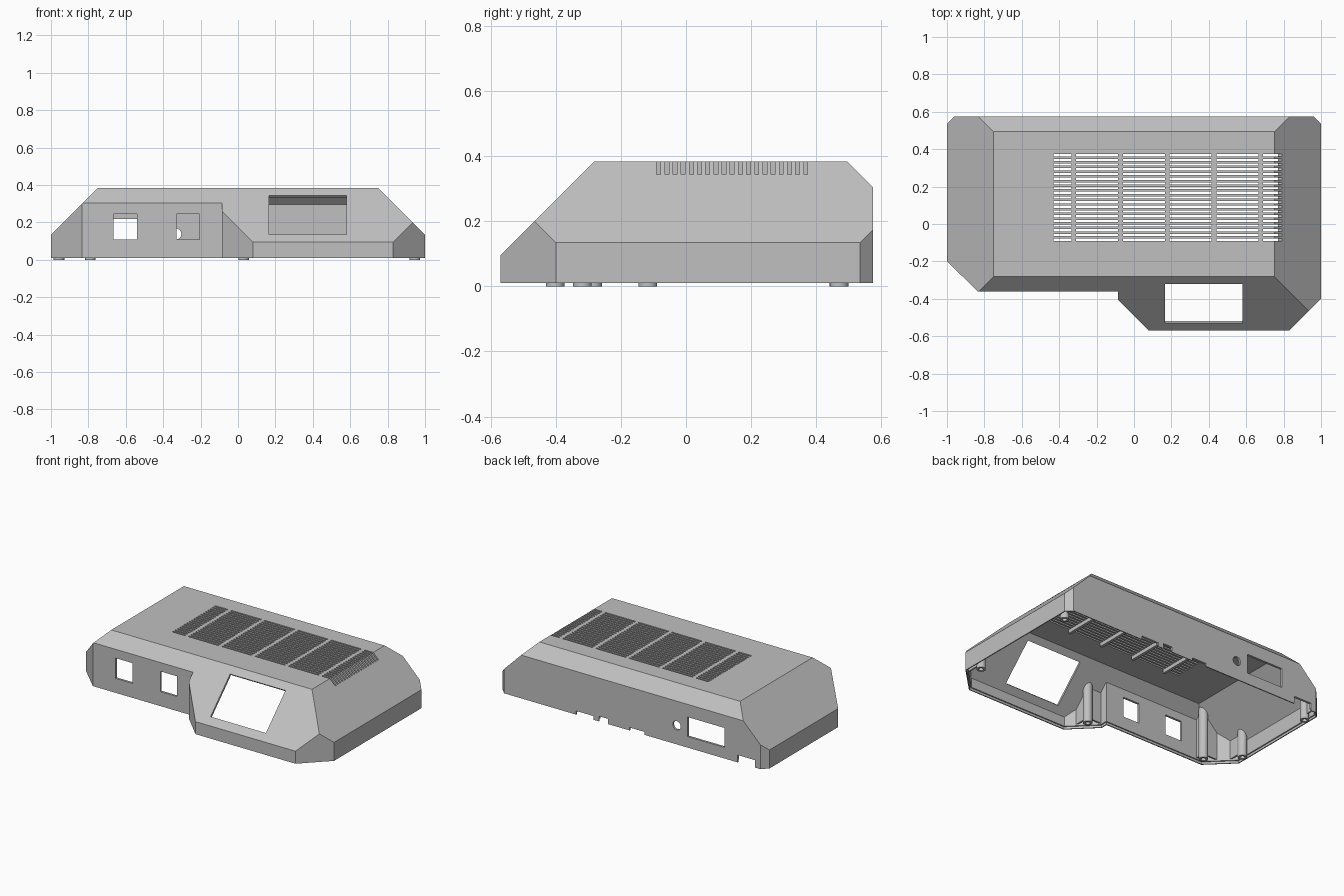
import bpy, bmesh, math
from mathutils import Vector

if "Cube" in bpy.data.objects:
    bpy.data.objects.remove(bpy.data.objects["Cube"])

grey = bpy.data.materials.new("light_grey_plastic")
grey.diffuse_color = (0.53, 0.53, 0.53, 1)
grey.use_nodes = True
grey.node_tree.nodes["Principled BSDF"].inputs["Base Color"].default_value = grey.diffuse_color

PLAN = [(-1, -.2), (-.835, -.36), (-.085, -.36), (-.085, -.405), (.08, -.57),
        (.83, -.57), (1, -.4), (1, .535), (.96, .575), (-.96, .575), (-1, .535)]
# sloping faces: point and outward normal
SLOPES = [((0, -.57, .095), (0, -1, 1)), ((0, .575, .303), (0, 1, 1)),
          ((-1, 0, .135), (-1, 0, 1)), ((1, 0, .135), (1, 0, 1))]
TOP = .383
WALL = .015


def finish(bm, name):
    bmesh.ops.recalc_face_normals(bm, faces=bm.faces)
    me = bpy.data.meshes.new(name)
    bm.to_mesh(me)
    bm.free()
    ob = bpy.data.objects.new(name, me)
    me.materials.append(grey)
    bpy.context.collection.objects.link(ob)
    return ob


def inset_plan(t):
    pts = [Vector(p) for p in PLAN]
    out = []
    for i, p in enumerate(pts):
        a = (p - pts[i - 1]).normalized()
        b = (pts[(i + 1) % len(pts)] - p).normalized()
        na, nb = Vector((-a.y, a.x)), Vector((-b.y, b.x))
        out.append(p + (na + nb) * t / (1 + na.dot(nb)))
    return out


def hull(name, t, z0, z1=TOP):
    """Housing volume, inset by t on all outer faces."""
    bm = bmesh.new()
    f = bm.faces.new([bm.verts.new((p.x, p.y, z0)) for p in inset_plan(t)])
    ext = bmesh.ops.extrude_face_region(bm, geom=[f])["geom"]
    for v in ext:
        if isinstance(v, bmesh.types.BMVert):
            v.co.z = z1 - t
    bmesh.ops.recalc_face_normals(bm, faces=bm.faces)
    for p, n in SLOPES:
        n = Vector(n).normalized()
        cut = bmesh.ops.bisect_plane(bm, geom=bm.verts[:] + bm.edges[:] + bm.faces[:],
                                     plane_co=Vector(p) - n * t, plane_no=n, clear_outer=True)
        edges = [e for e in cut["geom_cut"] if isinstance(e, bmesh.types.BMEdge)]
        if edges:
            bmesh.ops.contextual_create(bm, geom=edges)
    return finish(bm, name)


def boxes(name, items):
    """One mesh of several boxes, each (x0, x1, y0, y1, z0, z1)."""
    bm = bmesh.new()
    for x0, x1, y0, y1, z0, z1 in items:
        for v in bmesh.ops.create_cube(bm, size=1)["verts"]:
            v.co = Vector(((x0 + x1) / 2 + v.co.x * (x1 - x0),
                           (y0 + y1) / 2 + v.co.y * (y1 - y0),
                           (z0 + z1) / 2 + v.co.z * (z1 - z0)))
    return finish(bm, name)


def cylinder(name, r, x, y, z0, z1, n=24):
    bm = bmesh.new()
    vs = bmesh.ops.create_cone(bm, cap_ends=True, segments=n, radius1=r, radius2=r,
                               depth=z1 - z0)["verts"]
    bmesh.ops.translate(bm, verts=vs, vec=(x, y, (z0 + z1) / 2))
    return finish(bm, name)


def boolean(ob, cutter, op="DIFFERENCE", keep=False):
    m = ob.modifiers.new("cut", "BOOLEAN")
    m.operation, m.object, m.solver = op, cutter, "EXACT"
    bpy.context.view_layer.update()
    dg = bpy.context.evaluated_depsgraph_get()
    me = bpy.data.meshes.new_from_object(ob.evaluated_get(dg))
    ob.modifiers.clear()
    ob.data = me
    if not keep:
        bpy.data.objects.remove(cutter)


# hollow shell with a stepped lower rim
shell = hull("housing_shell", 0, .01)
boolean(shell, hull("cavity", WALL, -.1))
boolean(shell, hull("rim_step", .007, -.1, .032))

# ventilation slots in the top, running over the right slope
cols = [(-.43, -.335), (-.31, -.085), (-.06, .165), (.19, .415), (.44, .665), (.69, .82)]
rows = [-.09 + i * .0251 for i in range(19)]
boolean(shell, boxes("vents", [(a, b, y, y + .012, .343, .45) for a, b in cols for y in rows]))

# display window, cut square to the front slope
window = boxes("display_cut", [(.165, .58, -.1475, .1475, -.06, .06)])
window.rotation_euler.x = math.radians(45)
window.location = (.0, -.425, .24)
boolean(shell, window)

# front ports, rear port and rear notches
boolean(shell, boxes("port_cuts", [
    (-.665, -.54, -.45, -.3, .108, .245), (-.33, -.205, -.45, -.3, .108, .245),
    (-.69, -.415, .5, .65, .085, .217),
    (-.92, -.79, .5, .65, -.02, .06), (.29, .42, .5, .65, -.02, .035),
    (.18, .25, .5, .65, -.02, .045), (-.09, .02, .5, .65, -.02, .03)]))
jack = cylinder("jack_cut", .03, 0, 0, -.08, .08)
jack.rotation_euler.x = math.pi / 2
jack.location = (-.333, .575, .138)
boolean(shell, jack)

# stiffening ribs under the top between the vent columns
boxes("top_ribs", [(b + .003, c[0] - .003, -.1, .38, .343, TOP - WALL + .004)
                   for (a, b), c in zip(cols, cols[1:])])

# screw posts with fins reaching to the nearest walls; fin = (direction x, y)
POSTS = [(.945, .47, [(1, 0), (0, 1)]), (-.957, .47, [(-1, 0), (0, 1)]),
         (.945, -.318, [(1, 0), (0, -1)]), (.03, -.402, [(-1, 0), (0, -1)]),
         (-.79, -.287, [(-1, 0), (0, -1)]), (-.957, -.117, [(-1, 0), (0, -1)])]
limit = hull("post_limit", .006, -.1)
for i, (x, y, dirs) in enumerate(POSTS):
    post = cylinder(f"screw_post_{i + 1}", .0285, x, y, 0, .38)
    boolean(post, cylinder("screw_hole", .015, x, y, -.02, .13))
    boolean(post, limit, "INTERSECT", True)
    fins = []
    for dx, dy in dirs:
        a, b = x + dx * .025, x + dx * .12
        c, d = y + dy * .025, y + dy * .12
        if dx:
            fins.append((min(a, b), max(a, b), y - .005, y + .005, .035, .38))
        else:
            fins.append((x - .005, x + .005, min(c, d), max(c, d), .035, .38))
    fin = boxes(f"post_fins_{i + 1}", fins)
    boolean(fin, limit, "INTERSECT", True)
bpy.data.objects.remove(limit)

# flat faces with crisp edges; smooth round posts
for ob in bpy.context.collection.objects:
    ob.select_set(True)
    bpy.context.view_layer.objects.active = ob
bpy.ops.object.shade_smooth_by_angle(angle=math.radians(25))
